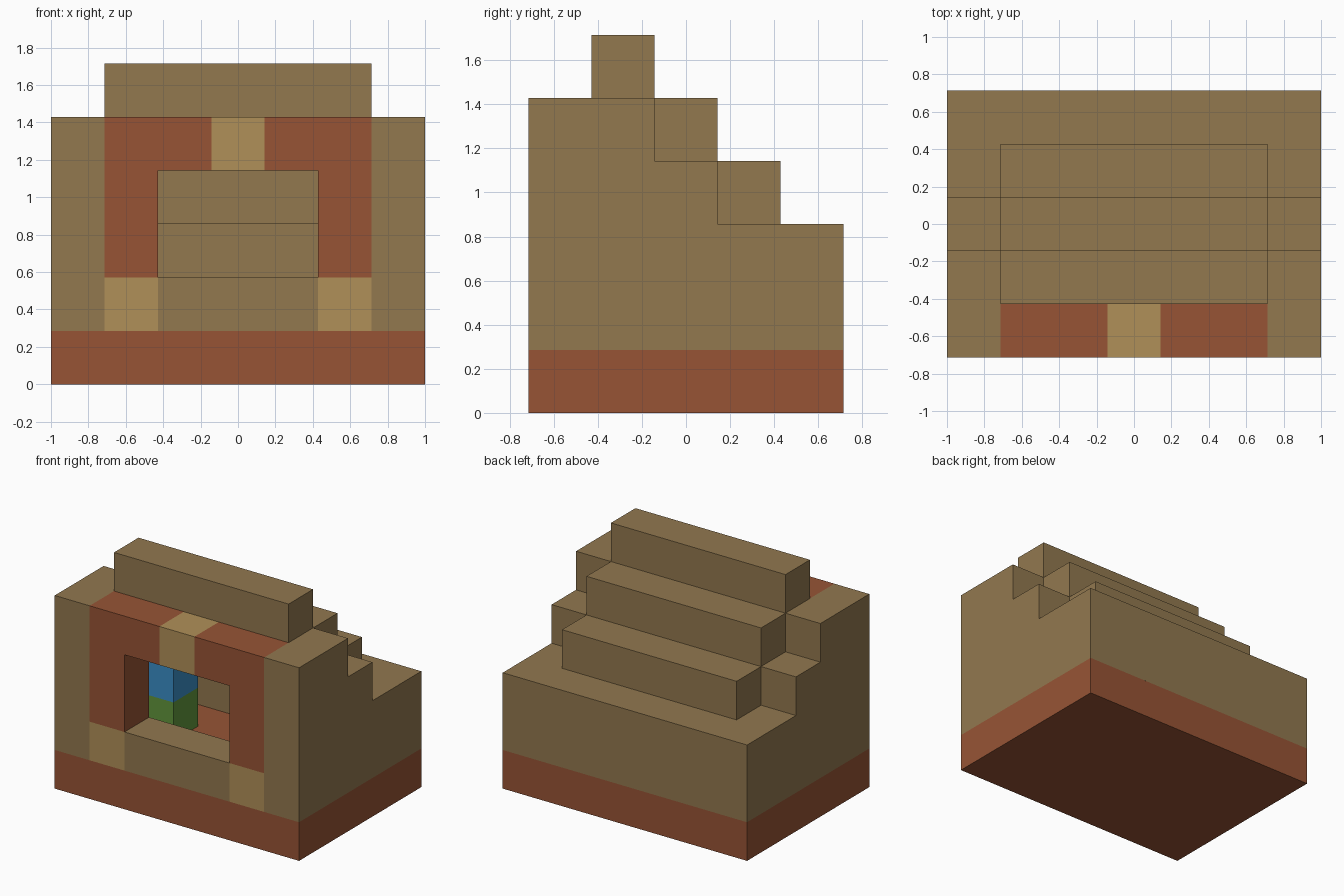
import bpy
import bmesh
import math
from mathutils import Vector

cube = bpy.data.objects.get("Cube")
if cube:
    bpy.data.objects.remove(cube, do_unlink=True)

U = 2 / 7                      # edge of one building block
NX, NY = 7, 5                  # blocks across and deep


def material(name, rgb):
    linear = [((c / 255 + 0.055) / 1.055) ** 2.4 for c in rgb] + [1]
    mat = bpy.data.materials.new(name)
    mat.use_nodes = True
    mat.diffuse_color = linear
    mat.node_tree.nodes["Principled BSDF"].inputs["Base Color"].default_value = linear
    return mat


brown = material("brown stone", (146, 120, 79))
red = material("red brick", (151, 84, 53))
tan = material("tan stone", (176, 144, 88))
green = material("green", (97, 150, 60))
blue = material("blue", (58, 142, 198))

owner = {}                     # block position -> part name
colours = {}                   # part name -> material


def part(name, mat, *boxes):
    """Fill half-open block ranges (x0, x1, y0, y1, z0, z1) for a part."""
    colours[name] = mat
    for x0, x1, y0, y1, z0, z1 in boxes:
        for x in range(x0, x1):
            for y in range(y0, y1):
                for z in range(z0, z1):
                    owner[x, y, z] = name


def mirrored(name, mat, *boxes):
    part("right_" + name, mat, *boxes)
    part("left_" + name, mat, *[(NX - b[1], NX - b[0], *b[2:]) for b in boxes])


# Floor slab and stepped outer walls
part("base", red, (0, NX, 0, NY, 0, 1))
mirrored("side_wall", brown, (0, 1, 0, 2, 1, 5), (0, 1, 2, 3, 1, 4), (0, 1, 3, 5, 1, 3))
part("back_wall", brown, (1, 6, 4, 5, 1, 3))

# Front wall around the window opening
part("window_sill", brown, (2, 5, 0, 1, 1, 2))
mirrored("corner_stone", tan, (1, 2, 0, 1, 1, 2))
mirrored("window_jamb", red, (1, 2, 0, 1, 2, 4))
mirrored("lintel", red, (1, 3, 0, 1, 4, 5))
part("keystone", tan, (3, 4, 0, 1, 4, 5))

# Roof beams stepping down to the back
for i, label in enumerate(("upper", "middle", "lower")):
    part(label + "_roof_beam", brown, (1, 6, 1 + i, 2 + i, 5 - i, 6 - i))

# Two-part cabinet inside the room
part("cabinet_bottom", green, (1, 2, 2, 3, 1, 2))
part("cabinet_top", blue, (1, 2, 2, 3, 2, 3))


def build(name):
    """Make the open faces of one part and merge the flat ones."""
    bm = bmesh.new()
    for cell in [c for c, n in owner.items() if n == name]:
        for axis in range(3):
            for sign in (-1, 1):
                step = Vector((0, 0, 0))
                step[axis] = sign
                near = tuple(int(a + b) for a, b in zip(cell, step))
                if near in owner:
                    continue
                side = Vector((0, 0, 0))
                side[(axis + 1) % 3] = 1
                up = step.cross(side)
                mid = Vector(cell) + Vector((0.5 - NX / 2, 0.5 - NY / 2, 0.5)) + step / 2
                corners = [mid - (side + up) / 2, mid + (side - up) / 2,
                           mid + (side + up) / 2, mid - (side - up) / 2]
                bm.faces.new([bm.verts.new(c * U) for c in corners])
    bmesh.ops.remove_doubles(bm, verts=bm.verts, dist=U / 100)
    bmesh.ops.dissolve_limit(bm, angle_limit=math.radians(1), verts=bm.verts, edges=bm.edges)
    mesh = bpy.data.meshes.new(name)
    bm.to_mesh(mesh)
    bm.free()
    mesh.materials.append(colours[name])
    bpy.context.collection.objects.link(bpy.data.objects.new(name, mesh))


for name in colours:
    build(name)
